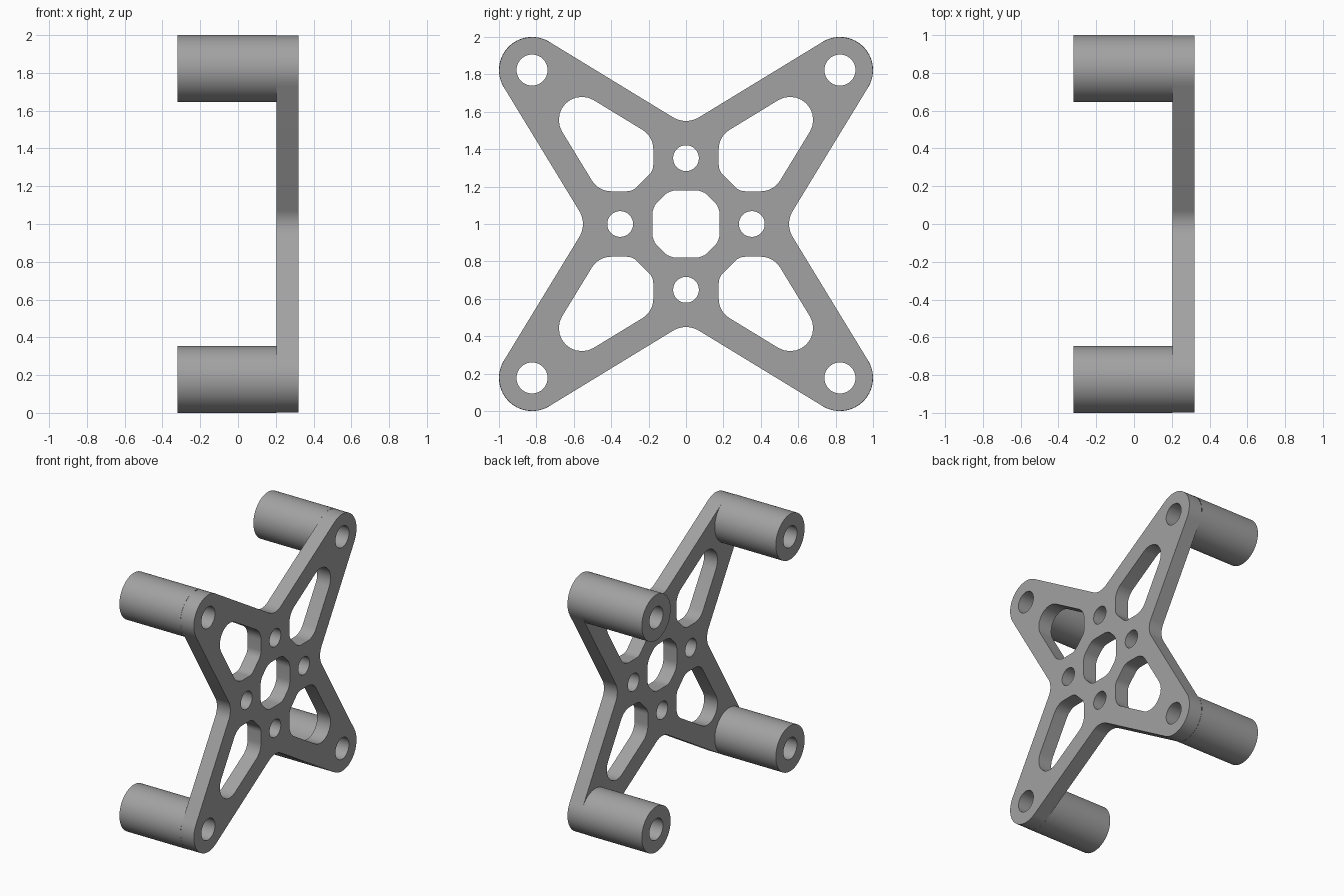
import bpy, bmesh, math
from mathutils import Vector

if "Cube" in bpy.data.objects:
    bpy.data.objects.remove(bpy.data.objects["Cube"])

PLATE_BACK, FRONT, REAR = 0.205, 0.32, -0.32
TIP, TIP_R, HOLE_R = 0.823, 0.177, 0.083
SLOPE = 0.61

metal = bpy.data.materials.new("grey metal")
metal.diffuse_color = (0.36, 0.36, 0.36, 1)
metal.use_nodes = True
metal.node_tree.nodes["Principled BSDF"].inputs["Base Color"].default_value = metal.diffuse_color


def circle(cy, cz, r, n=48):
    return [Vector((cy + r * math.cos(2 * math.pi * i / n),
                    cz + r * math.sin(2 * math.pi * i / n))) for i in range(n)]


def rounded(corners, steps=16):
    """Polygon from (y, z, fillet radius) corners."""
    out = []
    n = len(corners)
    for i, (y, z, r) in enumerate(corners):
        p = Vector((y, z))
        d1 = (Vector(corners[i - 1][:2]) - p).normalized()
        d2 = (Vector(corners[(i + 1) % n][:2]) - p).normalized()
        half = d1.angle(d2) / 2
        c = p + (d1 + d2).normalized() * (r / math.sin(half))
        s = p + d1 * (r / math.tan(half)) - c
        e = p + d2 * (r / math.tan(half)) - c
        sweep = math.pi - 2 * half
        for k in range(steps + 1):
            t = k / steps
            out.append(c + (s * math.sin((1 - t) * sweep) + e * math.sin(t * sweep)) / math.sin(sweep))
    return out


def extrude_profile(name, loops, x0, x1, open_front=False):
    """Fill an outline with holes and extrude it along x."""
    bm = bmesh.new()
    for loop in loops:
        vs = [bm.verts.new((x0, p.x, p.y + 1)) for p in loop]
        for i in range(len(vs)):
            bm.edges.new((vs[i - 1], vs[i]))
    bmesh.ops.triangle_fill(bm, use_beauty=True, use_dissolve=False, edges=bm.edges[:])
    res = bmesh.ops.extrude_face_region(bm, geom=bm.faces[:], use_keep_orig=True)
    moved = [g for g in res["geom"] if isinstance(g, bmesh.types.BMVert)]
    bmesh.ops.translate(bm, verts=moved, vec=(x1 - x0, 0, 0))
    bmesh.ops.recalc_face_normals(bm, faces=bm.faces[:])
    if open_front:
        cap = [f for f in bm.faces if all(v.co.x > x1 - 1e-4 for v in f.verts)]
        bmesh.ops.delete(bm, geom=cap, context="FACES")
    me = bpy.data.meshes.new(name)
    bm.to_mesh(me)
    bm.free()
    me.materials.append(metal)
    ob = bpy.data.objects.new(name, me)
    bpy.context.collection.objects.link(ob)
    bpy.ops.object.select_all(action="DESELECT")
    ob.select_set(True)
    bpy.context.view_layer.objects.active = ob
    bpy.ops.object.shade_smooth_by_angle(angle=math.radians(30))
    return ob


# Four-armed outline: rounded tips alternating with filleted inner corners
inner = 0.528
point = inner / (1 - SLOPE)
outline = rounded([(point, point, TIP_R), (0, inner, 0.135),
                   (-point, point, TIP_R), (-inner, 0, 0.135),
                   (-point, -point, TIP_R), (0, -inner, 0.135),
                   (point, -point, TIP_R), (inner, 0, 0.135)])
loops = [outline]

# Central eight-sided opening
a, b = 0.18, 0.09
loops.append(rounded([(a, b, 0.1), (b, a, 0.1), (-b, a, 0.1), (-a, b, 0.1),
                      (-a, -b, 0.1), (-b, -a, 0.1), (b, -a, 0.1), (a, -b, 0.1)], 6))

# Small bolt holes around the centre
for y, z in ((1, 0), (-1, 0), (0, 1), (0, -1)):
    loops.append(circle(0.352 * y, 0.352 * z, 0.069, 32))

# Arm pockets and post holes
quadrants = [(sy, sz) for sy in (-1, 1) for sz in (-1, 1)]
w, k, h = 0.175, 0.285, 0.468
top = (h - SLOPE * w) / (1 - SLOPE)
pocket = [(w, k, 0.08), (w, h, 0.12), (top, top, 0.123), (h, w, 0.12), (k, w, 0.08)]
for sy, sz in quadrants:
    loops.append(rounded([(sy * y, sz * z, r) for y, z, r in pocket], 10))
    loops.append(circle(sy * TIP, sz * TIP, HOLE_R))

extrude_profile("mounting_plate", loops, PLATE_BACK, FRONT)

# Hollow standoff posts behind each arm tip
for i, (sy, sz) in enumerate(quadrants):
    extrude_profile(f"standoff_post_{i + 1}",
                    [circle(sy * TIP, sz * TIP, TIP_R, 64), circle(sy * TIP, sz * TIP, HOLE_R)],
                    REAR, PLATE_BACK, open_front=True)
